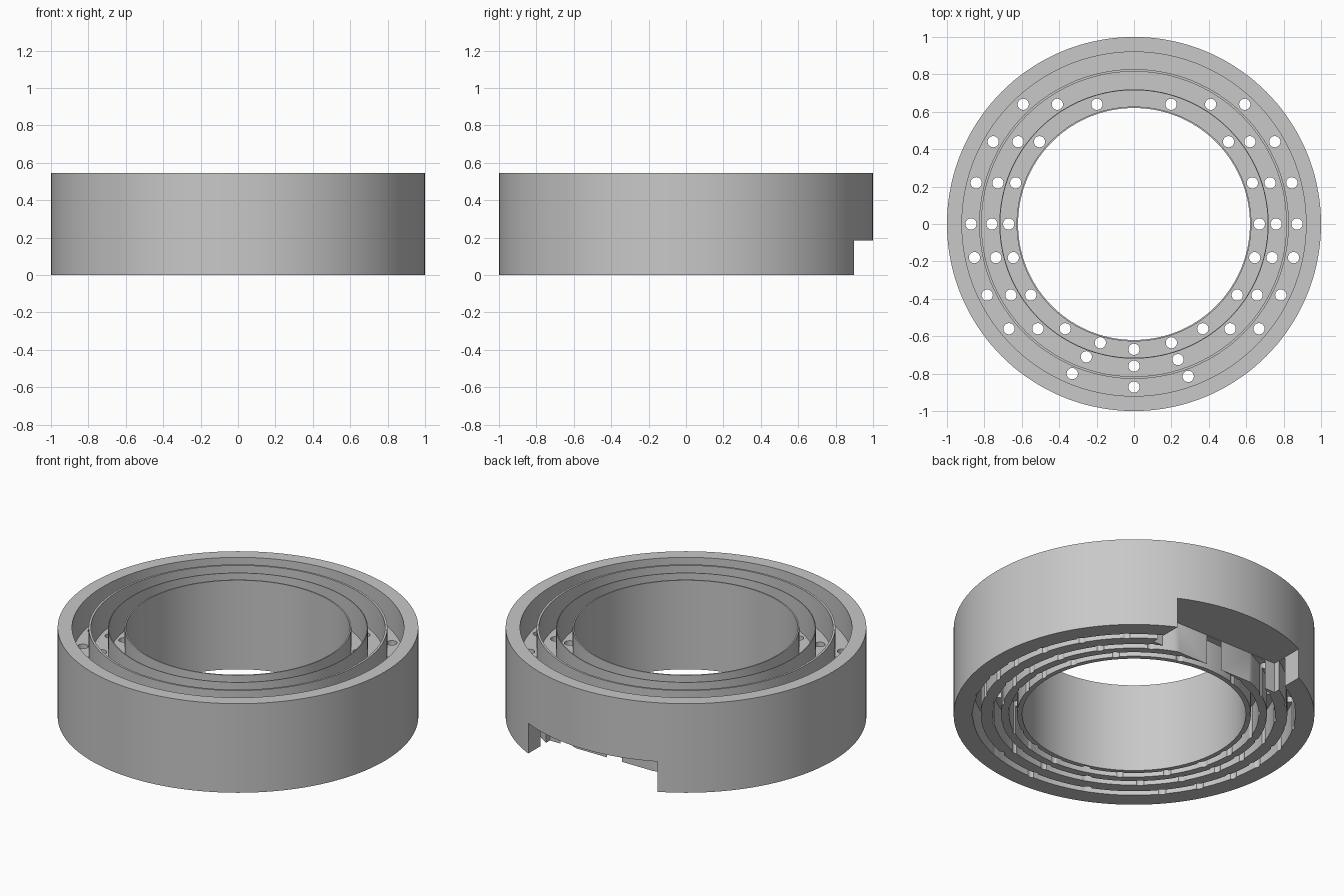
import bpy, bmesh, math
from mathutils import Matrix

cube = bpy.data.objects.get("Cube")
if cube:
    bpy.data.objects.remove(cube, do_unlink=True)

HEIGHT, FLOOR, SLOT_TOP = 0.545, 0.365, 0.182
SEGMENTS = 144
HOLE_RADIUS = 0.03
HOLE_RINGS = (0.872, 0.76, 0.67)
SLOT_HALF = 0.022
CHANNELS = ((0.628, 0.715), (0.72, 0.815), (0.828, 0.92))
INNER, OUTER = 0.62, 1.0

grey = bpy.data.materials.new("plain grey")
grey.use_nodes = True
colour = (0.58, 0.58, 0.58, 1)
grey.diffuse_color = colour
grey.node_tree.nodes["Principled BSDF"].inputs["Base Color"].default_value = colour


def make_object(name, bm):
    bmesh.ops.recalc_face_normals(bm, faces=bm.faces[:])
    mesh = bpy.data.meshes.new(name)
    bm.to_mesh(mesh)
    bm.free()
    mesh.materials.append(grey)
    obj = bpy.data.objects.new(name, mesh)
    bpy.context.scene.collection.objects.link(obj)
    return obj


def lathe(name, profile):
    """Revolve a closed (radius, height) profile around z."""
    bm = bmesh.new()
    rings = []
    for i in range(SEGMENTS):
        a = math.tau * i / SEGMENTS
        rings.append([bm.verts.new((r * math.cos(a), r * math.sin(a), z)) for r, z in profile])
    n = len(profile)
    for i, ring in enumerate(rings):
        after = rings[(i + 1) % SEGMENTS]
        for j in range(n):
            k = (j + 1) % n
            bm.faces.new((ring[j], after[j], after[k], ring[k]))
    return make_object(name, bm)


# Ring cross-section: narrow slots underneath, wide channels on top
profile = [(INNER, 0)]
for r in reversed(HOLE_RINGS):
    a, b = r - SLOT_HALF, r + SLOT_HALF
    profile += [(a, 0), (a, SLOT_TOP), (b, SLOT_TOP), (b, 0)]
profile += [(OUTER, 0), (OUTER, HEIGHT)]
for a, b in reversed(CHANNELS):
    profile += [(b, HEIGHT), (b, FLOOR), (a, FLOOR), (a, HEIGHT)]
profile.append((INNER, HEIGHT))
body = lathe("ring_body", profile)

# Hole positions: rows at shared depths, plus three spokes at the front
holes = []
for r in HOLE_RINGS:
    for y in (0.64, 0.44, 0.22, 0, -0.18, -0.38, -0.56):
        x = math.sqrt(r * r - y * y)
        holes += [(x, y), (-x, y)]
    holes.append((0, -r))
holes += [(-0.33, -0.8), (-0.255, -0.71), (-0.18, -0.635)]
holes += [(0.29, -0.815), (0.235, -0.725), (0.2, -0.635)]

bm = bmesh.new()
for x, y in holes:
    bmesh.ops.create_cone(bm, cap_ends=True, segments=24, radius1=HOLE_RADIUS,
                          radius2=HOLE_RADIUS, depth=0.6,
                          matrix=Matrix.Translation((x, y, 0.15)))
hole_cutter = make_object("hole_cutter", bm)

# Notch under the back edge
bm = bmesh.new()
bmesh.ops.create_cube(bm, size=1, matrix=Matrix.Translation((0, 0.99, SLOT_TOP - 0.247))
                      @ Matrix.Diagonal((0.876, 0.6, 0.5, 1)))
notch_cutter = make_object("notch_cutter", bm)

for cutter in (notch_cutter, hole_cutter):
    cutter.hide_render = True
    mod = body.modifiers.new(cutter.name, 'BOOLEAN')
    mod.operation = 'DIFFERENCE'
    mod.solver = 'EXACT'
    mod.object = cutter

# Bake the cuts, then drop the helpers
graph = bpy.context.evaluated_depsgraph_get()
cut_mesh = bpy.data.meshes.new_from_object(body.evaluated_get(graph))
body.modifiers.clear()
body.data = cut_mesh
cut_mesh.name = "ring_body"
for cutter in (notch_cutter, hole_cutter):
    bpy.data.objects.remove(cutter, do_unlink=True)
cut_mesh.materials.clear()
cut_mesh.materials.append(grey)
for face in cut_mesh.polygons:
    face.material_index = 0

bpy.ops.object.select_all(action='DESELECT')
body.select_set(True)
bpy.context.view_layer.objects.active = body
bpy.ops.object.shade_smooth_by_angle(angle=math.radians(30))
